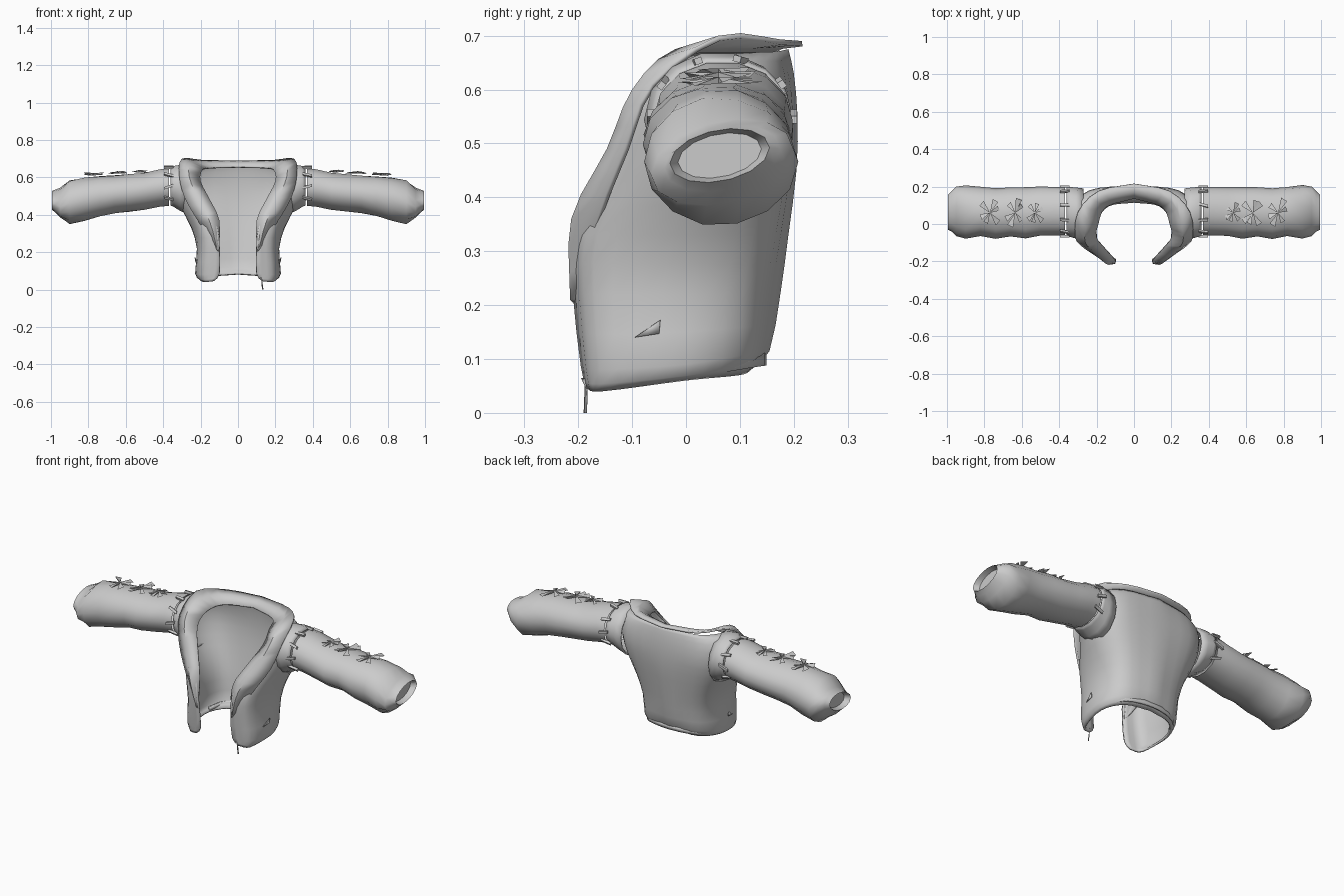
import bpy, bmesh, math, random
from mathutils import Vector

if "Cube" in bpy.data.objects:
    bpy.data.objects.remove(bpy.data.objects["Cube"])

random.seed(4)
grey = bpy.data.materials.new("grey cloth")
grey.diffuse_color = (0.6, 0.6, 0.6, 1)
grey.use_nodes = True
grey.node_tree.nodes["Principled BSDF"].inputs["Base Color"].default_value = grey.diffuse_color


def spline(pts, n):
    """Catmull-Rom curve through pts, n steps per span."""
    p = [Vector(q) for q in pts]
    p = [2 * p[0] - p[1]] + p + [2 * p[-1] - p[-2]]
    out = []
    for i in range(1, len(p) - 2):
        a, b, c, d = p[i - 1:i + 3]
        for k in range(n):
            t = k / n
            out.append(0.5 * (2 * b + (c - a) * t + (2 * a - 5 * b + 4 * c - d) * t * t
                              + (3 * b - a - 3 * c + d) * t ** 3))
    return out + [p[-2]]


def make(name, verts, faces, thick=0, angle=50):
    me = bpy.data.meshes.new(name)
    me.from_pydata([tuple(v) for v in verts], [], faces)
    bm = bmesh.new()
    bm.from_mesh(me)
    bmesh.ops.recalc_face_normals(bm, faces=bm.faces)
    bm.to_mesh(me)
    bm.free()
    ob = bpy.data.objects.new(name, me)
    bpy.context.collection.objects.link(ob)
    me.materials.append(grey)
    if thick:
        m = ob.modifiers.new("cloth", 'SOLIDIFY')
        m.thickness, m.offset = thick, -1
    bpy.ops.object.select_all(action='DESELECT')
    ob.select_set(True)
    bpy.context.view_layer.objects.active = ob
    bpy.ops.object.shade_smooth_by_angle(angle=math.radians(angle))
    return ob


def loft(name, rows, closed=False, caps=False, **kw):
    n = len(rows[0])
    verts = [v for r in rows for v in r]
    faces = [(i * n + j, i * n + (j + 1) % n, (i + 1) * n + (j + 1) % n, (i + 1) * n + j)
             for i in range(len(rows) - 1) for j in range(n if closed else n - 1)]
    if caps:
        faces.append(tuple(range(len(verts) - n, len(verts))))
    return make(name, verts, faces, **kw)


def mirrored(half):
    return half + [Vector((-v.x, v.y, v.z)) for v in reversed(half[:-1])]


# Body: each row is half a cross-section, front edge -> side -> middle of back
body_rows = [
    [(.13, -.185, .045), (.185, -.155, .04), (.205, 0, .06), (.14, .10, .07), (0, .12, .08)],
    [(.10, -.195, .085), (.20, -.16, .08), (.228, 0, .09), (.16, .12, .11), (0, .155, .115)],
    [(.10, -.21, .22), (.19, -.17, .22), (.22, 0, .22), (.17, .13, .22), (0, .175, .22)],
    [(.11, -.21, .33), (.205, -.165, .33), (.25, .02, .33), (.19, .15, .33), (0, .19, .33)],
    [(.16, -.16, .44), (.25, -.11, .44), (.305, .05, .44), (.22, .17, .44), (0, .205, .45)],
    [(.22, -.115, .54), (.285, -.07, .54), (.335, .06, .54), (.24, .18, .54), (0, .207, .55)],
    [(.25, -.06, .63), (.30, -.03, .63), (.335, .07, .63), (.23, .17, .63), (0, .20, .63)],
    [(.23, 0, .66), (.265, .02, .668), (.27, .08, .67), (.19, .16, .67), (0, .19, .675)],
]
body = [mirrored(spline(r, 4)) for r in body_rows]
body = list(zip(*[spline(col, 2) for col in zip(*body)]))
loft("jacket_body", body, thick=.01)

# Collar and lapels: inner edge, crest and outer edge of one continuous band
inner = [(.10, -.205, .20), (.10, -.195, .37), (.15, -.14, .48), (.20, -.07, .58),
         (.19, .0, .64), (.15, .09, .655), (0, .135, .66)]
crest = [(.11, -.215, .21), (.15, -.213, .36), (.215, -.147, .49), (.26, -.10, .60),
         (.255, -.02, .675), (.20, .12, .685), (0, .175, .685)]
outer = [(.12, -.20, .22), (.21, -.165, .36), (.285, -.115, .49), (.315, -.065, .61),
         (.30, .06, .70), (.19, .175, .693), (0, .215, .69)]
loft("collar_lapels", [mirrored(spline(c, 3)) for c in (inner, crest, outer)], thick=.01)

# Back hem band
hem = [[Vector((v.x * 1.01, v.y * 1.01, v.z + dz)) for v in
        spline([(.2, .03, .08), (.15, .115, .095), (0, .148, .10),
                (-.15, .115, .095), (-.2, .03, .08)], 3)] for dz in (-.012, .012)]
loft("back_hem", hem, thick=.008)

# Sleeve sections: x, low z, high z, low y, high y
sections = [(.37, .445, .652, -.06, .195), (.42, .44, .645, -.062, .198),
            (.50, .425, .625, -.064, .198), (.58, .415, .618, -.078, .196),
            (.66, .405, .612, -.066, .197), (.74, .39, .607, -.078, .192),
            (.82, .365, .60, -.066, .198), (.90, .347, .585, -.08, .207),
            (.95, .365, .565, -.065, .20), (.975, .395, .55, -.04, .175),
            (.995, .415, .54, -.03, .155), (.965, .425, .53, -.015, .14)]


def oval(x, z0, z1, y0, y1, sx, n=14, wrinkle=0):
    lean = .3 if x > .94 else 0
    pts = []
    for k in range(n):
        a = 2 * math.pi * k / n
        r = 1 + random.uniform(-wrinkle, wrinkle)
        u, v = math.cos(a) * r, math.sin(a) * r
        pts.append(Vector((sx * x, (y0 + y1) / 2 + u * (y1 - y0) / 2,
                           (z0 + z1) / 2 + (v + lean * u) / (1 + lean) * (z1 - z0) / 2)))
    return pts


def fan_bow(name, cx, cy, cz, sx, size):
    """Knotted lace: four flared loose ends around a small knot."""
    verts, faces = [], []
    for a in (.5, 1.15, 2.5, 3.6, 4.3, 5.4):
        a += random.uniform(-.2, .2)
        ln = size * random.uniform(.8, 1.15)
        d, s = Vector((math.cos(a) * .75, math.sin(a), 0)), Vector((-math.sin(a), math.cos(a), 0))
        c = Vector((sx * cx, cy, cz))
        i = len(verts)
        lift = Vector((0, 0, random.uniform(-.004, .016)))
        verts += [c, c + d * ln + s * ln * .22 + lift, c + d * ln - s * ln * .22 + lift * .2,
                  c + Vector((0, 0, .012))]
        faces += [(i, i + 1, i + 2), (i, i + 3, i + 1), (i, i + 2, i + 3), (i + 3, i + 2, i + 1)]
    make(name, verts, faces, angle=20)


for side, sx in (("right", 1), ("left", -1)):
    rings = [oval(*s, sx, wrinkle=.018 if .45 < s[0] < .92 else 0) for s in sections]
    loft(side + "_sleeve", rings, closed=True, caps=True, angle=60)

    # Shoulder stub flaring from the body to the armhole
    stub = [oval(*s, sx) for s in ((.27, .40, .668, -.07, .19), (.31, .418, .67, -.078, .195),
                                   (.345, .44, .663, -.068, .198), (.362, .447, .655, -.06, .196))]
    loft(side + "_shoulder", stub, closed=True, thick=.006, angle=60)

    # Laces crossing the armhole seam
    for k, a in enumerate((-35, 0, 35, 75, 110, 145, 180, 215)):
        a = math.radians(a)
        o = Vector((0, math.cos(a), math.sin(a)))
        t = Vector((0, -math.sin(a), math.cos(a))) * .007
        c = Vector((sx * .37, .067 + o.y * .131, .55 + o.z * .107))
        w, slant = Vector((.026, 0, 0)), t * random.uniform(-1.5, 1.5)
        verts = [c + w * i + slant * i + t * j + o * h
                 for h in (-.004, .008) for i, j in ((-1, -1), (1, -1), (1, 1), (-1, 1))]
        make(f"{side}_seam_lace_{k}", verts,
             [(0, 1, 2, 3), (4, 5, 6, 7), (0, 1, 5, 4), (1, 2, 6, 5), (2, 3, 7, 6), (3, 0, 4, 7)])

    # Lace knots along the top of the sleeve
    for k, (x, z) in enumerate(((.53, .627), (.635, .62), (.77, .611))):
        fan_bow(f"{side}_sleeve_knot_{k}", x, .06, z, sx, .075 if k else .06)

    # Small pocket flap fold on the flank
    make(side + "_flank_fold", [(sx * .222, -.095, .14), (sx * .228, -.05, .147),
                                (sx * .232, -.048, .172)], [(0, 1, 2)], thick=.004)

# Loose cord hanging from the front hem
make("hanging_cord", [(.118, -.195, .065), (.14, -.17, .06), (.13, -.185, .045),
                      (.136, -.186, 0), (.13, -.19, 0), (.125, -.188, .05)],
     [(0, 1, 2), (0, 2, 5), (5, 2, 3, 4)], thick=.003)
